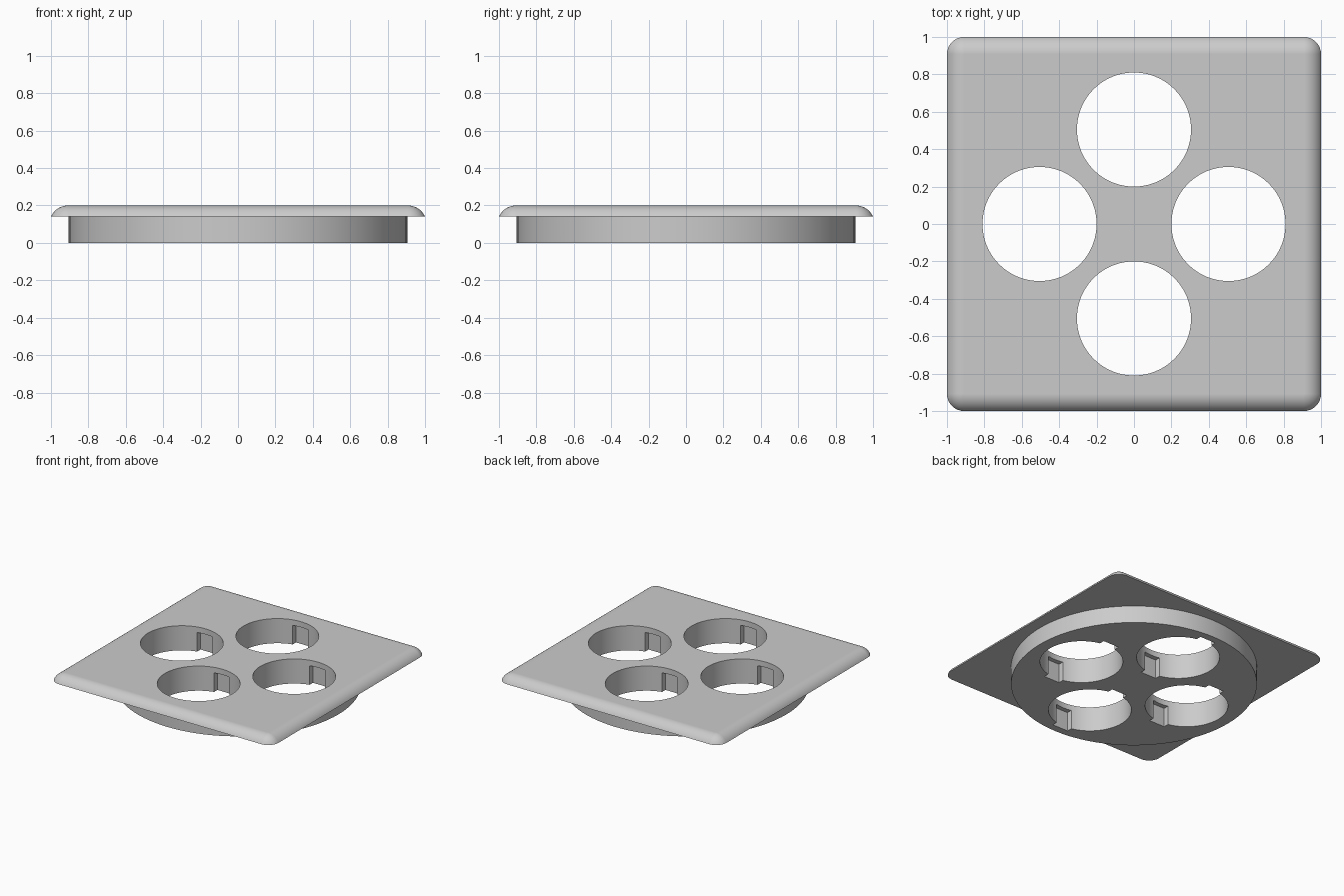
import bpy, bmesh, math
from mathutils import Vector

if "Cube" in bpy.data.objects:
    bpy.data.objects.remove(bpy.data.objects["Cube"])

grey = bpy.data.materials.new("light grey")
grey.diffuse_color = (0.6, 0.6, 0.6, 1)
grey.use_nodes = True
grey.node_tree.nodes["Principled BSDF"].inputs["Base Color"].default_value = grey.diffuse_color

PLATE_Z, TOP_Z = 0.14, 0.20      # underside and top of the square plate
FILLET = 0.10                    # rounding of the plate rim
DISC_R = 0.905
HOLE_R, HOLE_D = 0.305, 0.505    # hole radius and distance from the centre
SLOT_W, SLOT_OUT, SLOT_TOP = 0.07, 0.34, 0.155


def make_object(name, bm):
    bmesh.ops.recalc_face_normals(bm, faces=bm.faces)
    mesh = bpy.data.meshes.new(name)
    bm.to_mesh(mesh)
    bm.free()
    mesh.materials.append(grey)
    obj = bpy.data.objects.new(name, mesh)
    bpy.context.collection.objects.link(obj)
    return obj


def cylinder(name, radius, z0, z1, x=0, y=0, sides=96):
    bm = bmesh.new()
    bmesh.ops.create_cone(bm, cap_ends=True, segments=sides,
                          radius1=radius, radius2=radius, depth=z1 - z0)
    bmesh.ops.translate(bm, verts=bm.verts, vec=Vector((x, y, (z0 + z1) / 2)))
    return make_object(name, bm)


def box(name, centre, size):
    bm = bmesh.new()
    bmesh.ops.create_cube(bm, size=1)
    bmesh.ops.scale(bm, verts=bm.verts, vec=Vector(size))
    bmesh.ops.translate(bm, verts=bm.verts, vec=Vector(centre))
    return make_object(name, bm)


def combine(target, tool, operation):
    mod = target.modifiers.new("combine", 'BOOLEAN')
    mod.operation = operation
    mod.solver = 'EXACT'
    mod.object = tool
    bpy.context.view_layer.objects.active = target
    bpy.ops.object.modifier_apply(modifier=mod.name)
    bpy.data.objects.remove(tool, do_unlink=True)


# Square plate: rounded-square rings following the rim fillet
bm = bmesh.new()
start = math.asin((PLATE_Z - TOP_Z + FILLET) / FILLET)
core = 1 - FILLET * math.cos(start)
rings = []
for i in range(11):
    t = start + (math.pi / 2 - start) * i / 10
    r = FILLET * math.cos(t)
    z = TOP_Z - FILLET + FILLET * math.sin(t)
    ring = []
    for quarter, (sx, sy) in enumerate(((1, 1), (-1, 1), (-1, -1), (1, -1))):
        for k in range(9):
            a = math.pi / 2 * (quarter + k / 8)
            ring.append(bm.verts.new((sx * core + r * math.cos(a),
                                      sy * core + r * math.sin(a), z)))
    rings.append(ring)
for low, high in zip(rings, rings[1:]):
    for j in range(len(low)):
        k = (j + 1) % len(low)
        bm.faces.new((low[j], low[k], high[k], high[j]))
bm.faces.new(rings[0][::-1])
bm.faces.new(rings[-1])
bmesh.ops.remove_doubles(bm, verts=bm.verts, dist=1e-5)
plate = make_object("socket_plate", bm)

# Round body under the plate
combine(plate, cylinder("round_body", DISC_R, 0, 0.17), 'UNION')

# Four through holes, each with two slots open at the bottom
for x, y in ((HOLE_D, 0), (-HOLE_D, 0), (0, HOLE_D), (0, -HOLE_D)):
    combine(plate, cylinder("hole_cutter", HOLE_R, -0.1, 0.3, x, y), 'DIFFERENCE')
    combine(plate, box("slot_cutter", (x, y, (SLOT_TOP - 0.1) / 2),
                       (2 * SLOT_W, 2 * SLOT_OUT, SLOT_TOP + 0.1)), 'DIFFERENCE')

# Smooth curved walls, crisp edges, flat top
bpy.ops.object.select_all(action='DESELECT')
plate.select_set(True)
bpy.context.view_layer.objects.active = plate
bpy.ops.object.shade_smooth_by_angle(angle=math.radians(30))
normals = plate.modifiers.new("even_shading", 'WEIGHTED_NORMAL')
normals.keep_sharp = True
